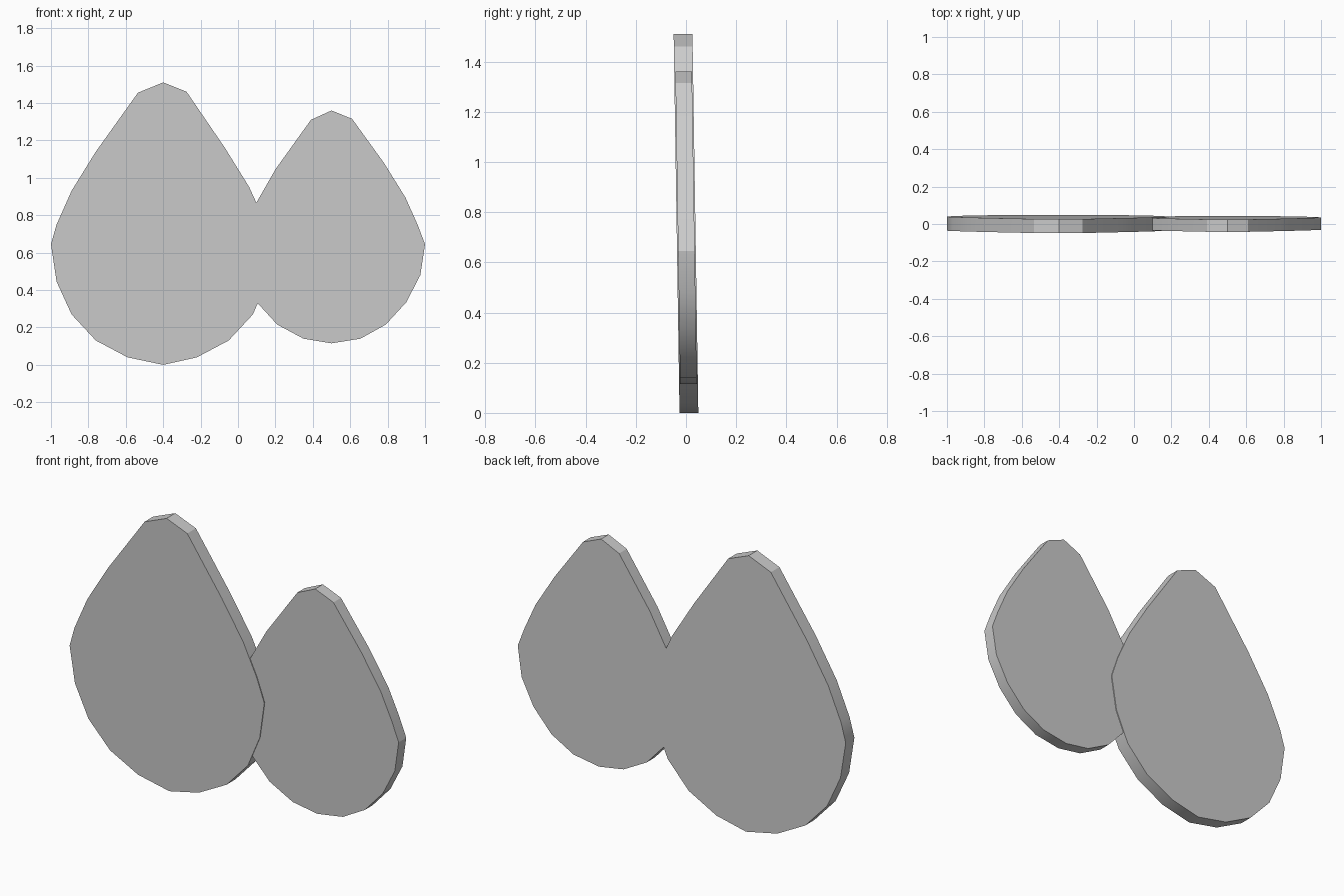
import bpy, bmesh

if "Cube" in bpy.data.objects:
    bpy.data.objects.remove(bpy.data.objects["Cube"])

LEAN = 0.0155   # forward lean (towards -y) per unit of height
MID_Z = 0.755


def plate(name, outline, half):
    """Flat teardrop plate from an x/z outline, leaning slightly forward."""
    bm = bmesh.new()
    rings = []
    for side in (-half, half):
        rings.append([bm.verts.new((x, side - LEAN * (z - MID_Z), z)) for x, z in outline])
    front, back = rings
    bm.faces.new(front)
    bm.faces.new(back)
    n = len(outline)
    for i in range(n):
        j = (i + 1) % n
        bm.faces.new((front[i], front[j], back[j], back[i]))
    bmesh.ops.recalc_face_normals(bm, faces=bm.faces[:])
    mesh = bpy.data.meshes.new(name)
    bm.to_mesh(mesh)
    bm.free()
    ob = bpy.data.objects.new(name, mesh)
    bpy.context.collection.objects.link(ob)
    bpy.ops.object.select_all(action='DESELECT')
    ob.select_set(True)
    bpy.context.view_layer.objects.active = ob
    bpy.ops.object.shade_smooth_by_angle(angle=0.5)


# Large teardrop, clockwise from the tip
plate("large_teardrop", [
    (-0.40, 1.51), (-0.275, 1.46), (-0.07, 1.16), (0.06, 0.95), (0.14, 0.775),
    (0.185, 0.645), (0.155, 0.445), (0.08, 0.27), (-0.05, 0.13), (-0.22, 0.04),
    (-0.40, 0.0), (-0.59, 0.04), (-0.76, 0.13), (-0.89, 0.27), (-0.97, 0.445),
    (-1.0, 0.645), (-0.97, 0.75), (-0.89, 0.93), (-0.76, 1.14), (-0.535, 1.455),
], 0.0375)

# Small teardrop, slightly thinner so the large one stands proud on both sides
plate("small_teardrop", [
    (0.50, 1.36), (0.61, 1.315), (0.78, 1.08), (0.895, 0.895), (0.96, 0.75),
    (1.0, 0.645), (0.975, 0.48), (0.90, 0.335), (0.79, 0.215), (0.655, 0.14),
    (0.50, 0.115), (0.35, 0.14), (0.21, 0.215), (0.10, 0.335), (0.025, 0.48),
    (0.0, 0.645), (0.035, 0.75), (0.10, 0.87), (0.20, 1.045), (0.39, 1.31),
], 0.033)
